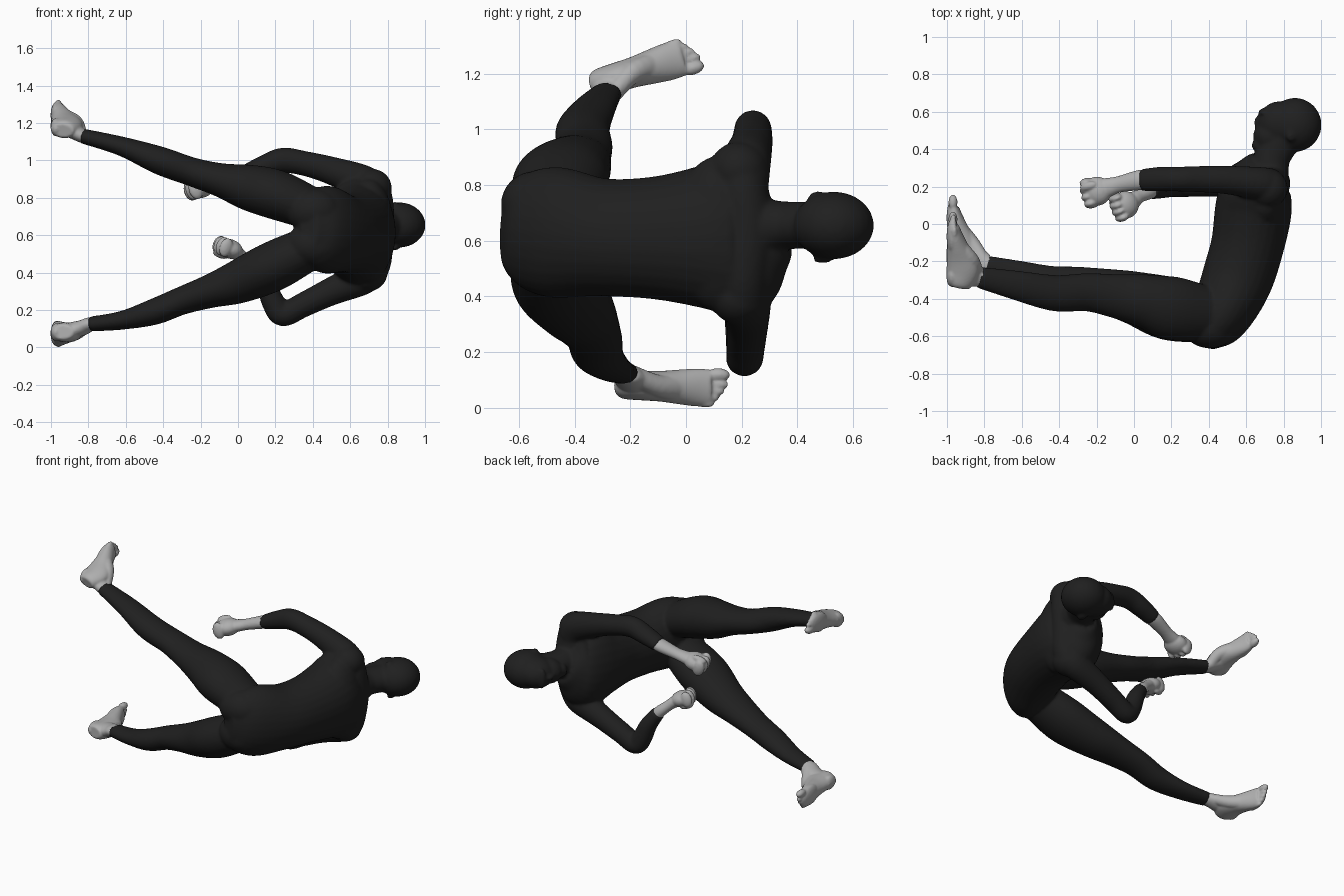
import bpy, bmesh, math
from mathutils import Vector, Matrix


def material(name, value):
    m = bpy.data.materials.new(name)
    m.diffuse_color = (value, value, value, 1)
    return m


SUIT = material("charcoal suit", 0.014)
SKIN = material("light grey skin", 0.43)


def spline(rows, steps=5):
    """Catmull-Rom interpolation of any list of number rows."""
    out, n = [], len(rows)
    for i in range(n - 1):
        p = [rows[max(i - 1, 0)], rows[i], rows[i + 1], rows[min(i + 2, n - 1)]]
        for s in range(steps):
            t = s / steps
            out.append([0.5 * (2 * b + (c - a) * t + (2 * a - 5 * b + 4 * c - d) * t * t
                               + (3 * b - a - 3 * c + d) * t ** 3) for a, b, c, d in zip(*p)])
    return out + [list(rows[-1])]


def loft(bm, rows, hint, sides=28):
    """Elliptical tube; a row is x, y, z, radius along hint, radius across."""
    rows = spline(rows)
    pts = [Vector(r[:3]) for r in rows]
    rings = []
    for i, r in enumerate(rows):
        t = (pts[min(i + 1, len(pts) - 1)] - pts[max(i - 1, 0)]).normalized()
        h = Vector(hint)
        a = (h - t * h.dot(t)).normalized()
        b = t.cross(a)
        ring = []
        for k in range(sides):
            ang = 2 * math.pi * k / sides
            ring.append(bm.verts.new(pts[i] + a * r[3] * math.cos(ang) + b * r[4] * math.sin(ang)))
        rings.append(ring)
    for p, q in zip(rings, rings[1:]):
        for k in range(sides):
            j = (k + 1) % sides
            bm.faces.new((p[k], p[j], q[j], q[k]))
    bm.faces.new(rings[0][::-1])
    bm.faces.new(rings[-1])


def blob(bm, centre, radii, rot=None):
    m = Matrix.Translation(centre) @ (rot or Matrix()) @ Matrix.Diagonal((*radii, 1))
    bmesh.ops.create_uvsphere(bm, u_segments=24, v_segments=16, radius=1, matrix=m)


def finish(bm, name, mat, voxel, smooth):
    """Fuse the overlapping volumes into one smooth skin."""
    bmesh.ops.recalc_face_normals(bm, faces=bm.faces[:])
    me = bpy.data.meshes.new(name)
    bm.to_mesh(me)
    bm.free()
    me.materials.append(mat)
    ob = bpy.data.objects.new(name, me)
    bpy.context.collection.objects.link(ob)
    r = ob.modifiers.new("fuse", 'REMESH')
    r.mode, r.voxel_size, r.use_smooth_shade = 'VOXEL', voxel, True
    s = ob.modifiers.new("soften", 'SMOOTH')
    s.factor, s.iterations = 0.5, smooth


Z, Y, X = (0, 0, 1), (0, 1, 0), (1, 0, 0)
body = bmesh.new()

# torso, from seat to shoulders, and neck
loft(body, [(.38, -.65, .645, .12, .05), (.41, -.585, .64, .20, .12), (.475, -.47, .63, .235, .165),
            (.55, -.30, .612, .212, .19), (.605, -.12, .61, .22, .195), (.635, .05, .613, .255, .205),
            (.645, .15, .617, .29, .198), (.655, .215, .62, .29, .18), (.675, .265, .625, .25, .145),
            (.69, .305, .635, .16, .115), (.70, .33, .645, .11, .09)], Z)
loft(body, [(.71, .22, .645, .14, .11), (.728, .30, .652, .10, .10), (.74, .36, .655, .086, .097),
            (.78, .45, .655, .085, .11)], Z)
# upper back and the shoulder line
blob(body, (.70, .12, .625), (.135, .17, .28))
loft(body, [(.70, .20, .36, .085, .08), (.715, .205, .46, .092, .105), (.725, .22, .63, .10, .11),
            (.725, .205, .78, .092, .105), (.71, .20, .88, .085, .09)], Y)
blob(body, (.695, .19, .40), (.105, .105, .10))
blob(body, (.715, .19, .855), (.107, .105, .10))
# seat muscles
for z in (.55, .73):
    blob(body, (.405, -.54, z), (.15, .125, .12))

# upper leg is the raised one, lower leg the one near the floor
loft(body, [(.48, -.46, .70, .10, .12), (.36, -.47, .755, .118, .15), (.20, -.45, .818, .133, .17),
            (.05, -.41, .857, .122, .143), (-.10, -.385, .897, .09, .118), (-.25, -.365, .94, .077, .102),
            (-.42, -.37, 1.0, .075, .097), (-.62, -.33, 1.075, .052, .08), (-.83, -.285, 1.13, .04, .057)], Z)
loft(body, [(.47, -.47, .57, .10, .12), (.35, -.48, .515, .12, .15), (.18, -.45, .43, .133, .17),
            (0, -.395, .35, .116, .143), (-.15, -.36, .30, .09, .122), (-.30, -.33, .25, .075, .102),
            (-.45, -.315, .19, .07, .092), (-.62, -.27, .145, .05, .075), (-.79, -.225, .125, .04, .057)], Z)

# arms down to the sleeve ends
loft(body, [(.72, .20, .82, .10, .10), (.67, .215, .88, .09, .095), (.50, .235, .945, .076, .075),
            (.35, .24, .985, .07, .066), (.24, .24, 1.0, .066, .068), (.14, .24, .97, .066, .058),
            (.04, .235, .93, .058, .046)], Y)
loft(body, [(.70, .20, .42, .10, .10), (.66, .215, .37, .09, .092), (.50, .22, .30, .076, .075),
            (.35, .215, .228, .07, .066), (.24, .21, .176, .066, .064), (.192, .205, .235, .062, .062),
            (.15, .195, .33, .058, .054), (.09, .175, .42, .044, .044)], Y)

# head: skull, face, jaw, brow, nose, lips, chin and ears
blob(body, (.86, .53, .655), (.143, .145, .121))
blob(body, (.78, .535, .655), (.12, .122, .10))
blob(body, (.735, .47, .655), (.098, .088, .083))
blob(body, (.695, .595, .655), (.03, .024, .07))
blob(body, (.670, .547, .655), (.029, .04, .02), Matrix.Rotation(-.3, 4, 'Z'))
blob(body, (.663, .475, .655), (.026, .034, .042))
blob(body, (.665, .42, .655), (.036, .034, .045))
for y, off, s in ((.49, .12, -1), (.475, .106, 1)):
    blob(body, (.84, y, .655 + off * s), (.026, .036, .016), Matrix.Rotation(.15 * s, 4, 'Y'))
    blob(body, (.705, .55, .655 + .04 * s), (.018, .014, .02))
finish(body, "suited_body", SUIT, 0.0105, 5)


def foot(name, ankle, heel, angle, side):
    """Foot along the yz plane; side = z direction of the little toe."""
    bm = bmesh.new()
    d = Vector((0, math.cos(angle), math.sin(angle)))
    w = Vector((0, -math.sin(angle), math.cos(angle))) * side
    heel = Vector(heel)
    rows = []
    # distance from heel, half width, sole x, instep x
    for t, half, lo, hi in ((.0, .036, -.995, -.88), (.025, .05, -1.004, -.86), (.09, .053, -1.004, -.83),
                            (.155, .055, -1.002, -.85), (.22, .062, -1.0, -.885), (.285, .068, -1.0, -.915),
                            (.335, .066, -.995, -.935)):
        p = heel + d * t
        rows.append(((lo + hi) / 2, p.y, p.z, (hi - lo) / 2, half))
    loft(bm, rows, X)
    # flat heel pad, ball pad and instep ridge
    rot = Matrix.Rotation(angle, 4, 'X')
    for t, lx, half in ((.06, .06, .048), (.28, .10, .066)):
        p = heel + d * t
        blob(bm, (-.972, p.y, p.z), (.03, lx, half), rot)
    # toes, biggest on the inner side
    for k, (t, off, r) in enumerate(((.362, -.048, .024), (.366, -.014, .017), (.352, .011, .016),
                                     (.335, .034, .015), (.318, .056, .015))):
        p = heel + d * t + w * off
        blob(bm, (-.968 + .002 * k, p.y, p.z), (r, .042 if k == 0 else .034, r), rot)
    # ankle, then the instep sloping toward the toes
    a = Vector(ankle)
    e = heel + d * .08
    loft(bm, [(a.x + .03, a.y, a.z, .034, .047), (a.x, a.y, a.z, .037, .056),
              (a.x - .05, (a.y + e.y) / 2, (a.z + e.z) / 2, .042, .066), (-.94, e.y, e.z, .046, .072)], Z)
    m, b = heel + d * .15, heel + d * .25
    loft(bm, [(a.x - .01, a.y + .02, a.z, .032, .035), (-.87, m.y, m.z, .04, .04),
              (-.95, b.y, b.z, .05, .035)], Z)
    finish(bm, name, SKIN, 0.007, 2)


foot("upper_foot", (-.83, -.28, 1.13), (0, -.335, 1.16), math.radians(17), 1)
foot("lower_foot", (-.79, -.222, .125), (0, -.247, .083), math.radians(-2), -1)


def hand(name, wrist_rows, fist, axis, row, thumb_side, size):
    """Clenched fist; axis points along the forearm, row along the knuckles."""
    bm = bmesh.new()
    loft(bm, wrist_rows, Y)
    f, a = Vector(fist), Vector(axis).normalized()
    r = Vector(row)
    r = (r - a * r.dot(a)).normalized()
    n = a.cross(r)
    rot = Matrix((a, r, n)).transposed().to_4x4() @ Matrix.Scale(size, 4)
    blob(bm, f - a * .015, (.068, .068, .048), rot)
    # curled fingers
    for k in range(4):
        o = (k - 1.5) * .034
        blob(bm, f + (a * (.035 - abs(o) * .2) + r * o) * size, (.034, .021, .048), rot)
    # thumb folded over the fingers
    blob(bm, f + (n * .042 * thumb_side + r * .03 + a * .01) * size, (.042, .02, .018), rot)
    finish(bm, name, SKIN, 0.007, 2)


hand("upper_hand", [(.07, .236, .94, .048, .036), (.03, .235, .927, .054, .041), (-.08, .212, .89, .044, .035),
                    (-.14, .195, .872, .052, .038), (-.20, .18, .855, .057, .038)],
     (-.212, .172, .85), (-1, -.25, -.3), (0, 1, 0), -1, 1.15)
hand("lower_hand", [(.115, .183, .385, .036, .036), (.08, .172, .43, .040, .038), (.03, .15, .475, .037, .034),
                    (0, .13, .50, .046, .037), (-.04, .11, .52, .050, .038)],
     (-.058, .097, .532), (-1, -.4, .35), (0, 1, 0), 1, 1.08)
